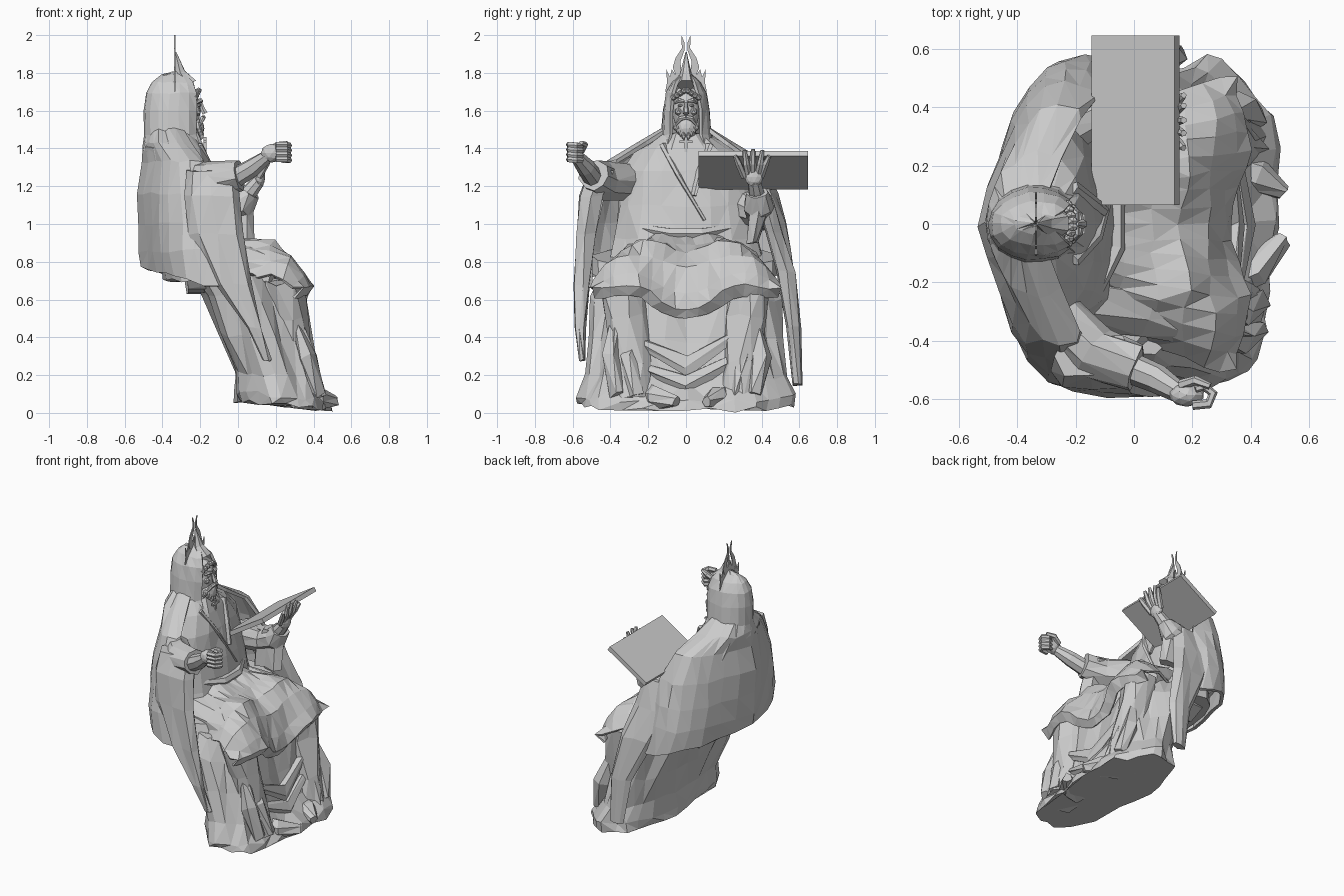
import bpy, bmesh, random
from math import sin, cos, pi, radians, exp
from mathutils import Vector, Matrix

random.seed(4)
cube = bpy.data.objects.get("Cube")
if cube:
    bpy.data.objects.remove(cube)

stone = bpy.data.materials.new("grey_stone")
stone.use_nodes = True
colour = (0.6, 0.6, 0.6, 1)
stone.diffuse_color = colour
stone.node_tree.nodes["Principled BSDF"].inputs["Base Color"].default_value = colour


def finish(name, bm, thick=0, rough=0):
    """Turn a bmesh into a flat-shaded stone object."""
    for v in bm.verts:
        v.co += Vector([random.uniform(-rough, rough) for _ in "xyz"])
    bmesh.ops.recalc_face_normals(bm, faces=bm.faces)
    mesh = bpy.data.meshes.new(name)
    bm.to_mesh(mesh)
    bm.free()
    mesh.materials.append(stone)
    ob = bpy.data.objects.new(name, mesh)
    bpy.context.collection.objects.link(ob)
    if thick:
        mod = ob.modifiers.new("cloth", "SOLIDIFY")
        mod.thickness, mod.offset = thick, 0
    return ob


def skin(name, rows, closed=True, thick=0, rough=0):
    """Bridge rows of points into a surface; closed rows get end caps."""
    bm = bmesh.new()
    grid = [[bm.verts.new(p) for p in row] for row in rows]
    n = len(grid[0])
    for a, b in zip(grid, grid[1:]):
        for i in range(n if closed else n - 1):
            j = (i + 1) % n
            bm.faces.new((a[i], a[j], b[j], b[i]))
    if closed:
        bm.faces.new(grid[0])
        bm.faces.new(grid[-1])
    if rough:
        bmesh.ops.triangulate(bm, faces=[f for f in bm.faces if len(f.verts) == 4])
    return finish(name, bm, thick, rough)


def stack(rows, n, sweep=pi, fold=0, waves=9, tilt=0):
    """Level elliptical rows (z, centre x, radius x, radius y) measured from the back."""
    out = []
    for k, (z, cx, rx, ry) in enumerate(rows):
        ring = []
        for i in range(n):
            t = -sweep + 2 * sweep * i / (n if sweep == pi else n - 1)
            g = 1 + fold * sin(waves * t + k * 0.5)
            x = cx - rx * g * cos(t)
            ring.append(Vector((x, ry * g * sin(t), z - tilt * (x - cx))))
        out.append(ring)
    return out


def tube(name, path, radii, sides=8, flat=1, rough=0):
    """Tapered limb along a path."""
    pts = [Vector(p) for p in path]
    rows = []
    for i, p in enumerate(pts):
        d = pts[min(i + 1, len(pts) - 1)] - pts[max(i - 1, 0)]
        q = d.to_track_quat("Z", "Y")
        rows.append([p + q @ Vector((radii[i] * cos(2 * pi * k / sides),
                                     radii[i] * flat * sin(2 * pi * k / sides), 0))
                     for k in range(sides)])
    return skin(name, rows, rough=rough)


def blob(name, at, size, detail=2, rough=0):
    bm = bmesh.new()
    bmesh.ops.create_icosphere(bm, subdivisions=detail, radius=1,
                               matrix=Matrix.Translation(at) @ Matrix.Diagonal((*size, 1)))
    return finish(name, bm, rough=rough)


def box(name, at, size, turn=0):
    bm = bmesh.new()
    bmesh.ops.create_cube(bm, size=1, matrix=Matrix.Translation(at)
                          @ Matrix.Rotation(turn, 4, "Y") @ Matrix.Diagonal((*size, 1)))
    return finish(name, bm)


# Lower robe with a flat, slanting underside
foot = [(.04, .25, .26, .56), (.09, .24, .25, .56), (.2, .2, .21, .53), (.4, .13, .23, .5),
        (.6, .07, .26, .48), (.74, 0, .27, .44)]
skirt = stack(foot, 28, fold=.035, waves=8, tilt=.1)
for row, (z, cx, rx, ry) in zip(skirt, foot):
    for p in row:                       # square off the back, hollow between the shins
        s = p.y / ry
        p.x = cx + (p.x - cx) * (1 + (.35 if p.x < cx else .15) * s * s)
        if p.x > cx and z < .1:
            p.x -= .05 * exp(-((s + .3) / .2) ** 2)
        elif p.x > cx and z < .7:
            p.x -= .07 * exp(-(s / .35) ** 2)
skin("lower_robe", skirt, rough=.015)

# Shins, feet and trailing hem folds
for side, label in ((-1, "right"), (1, "left")):
    tube(label + "_shin", [(.24, side * .34, .7), (.26, side * .32, .5), (.31, side * .29, .25),
                           (.35, side * .29, .06)], [.11, .11, .1, .11], 9, rough=.015)
    tube(label + "_foot", [(.3, side * .2, .09), (.42, side * .16, .08), (.51, side * .08 + .03, .06)],
         [.07, .06, .025], 7, rough=.008)
    for k in range(2):
        tube(label + "_skirt_fold", [(.3, side * (.36 - .12 * k), .52 - .1 * k),
                                     (.36, side * (.4 - .1 * k), .3), (.42, side * (.36 - .1 * k), .09)],
             [.02, .05, .04], 5, rough=.012)
for k in range(2):
    tube("swag_fold", [(.32, -.33, .42 - .14 * k), (.33 + .03 * k, 0, .24 - .1 * k),
                       (.32, .33, .46 - .14 * k)], [.02, .06, .02], 6, rough=.012)

# Lap cloth: waist, over the knees, then a hanging hem tucked under
lap = []
for x, z, w in [(-.17, 1, .24), (-.04, .94, .34), (.08, .93, .41), (.19, .93, .45),
                (.28, .86, .48), (.35, .75, .5), (.39, .68, .5), (.35, .62, .49)]:
    row = []
    reach = max(0, x + .1)
    for i in range(17):
        v = i / 8 - 1
        dip = exp(-(v / .36) ** 2) * reach
        edge = v ** 4
        pleat = .012 * sin(9 * abs(v) + 25 * x) * min(1, 4 * reach)
        row.append((x - .12 * dip - .1 * edge * reach + pleat, w * v,
                    z - .27 * dip - edge * max(0, z - .66) * .8 + pleat))
    lap.append(row)
skin("lap_cloth", lap, False, .015, .008)
for side in (-1, 1):
    tube("thigh", [(-.25, side * .22, .78), (.05, side * .27, .76), (.2, side * .32, .73)],
         [.15, .13, .11], 9, rough=.01)

# Torso, sash and crossed collar
skin("torso", stack([(.7, -.2, .2, .44), (.92, -.24, .18, .38), (1.1, -.26, .17, .36),
                     (1.28, -.3, .17, .35), (1.4, -.33, .16, .26), (1.48, -.34, .13, .12)], 18),
     rough=.01)
tube("sash", [(-.13, -.24, .98), (-.06, -.08, .95), (-.06, .08, .95), (-.13, .24, .98)],
     [.02, .03, .03, .02], 6)
tube("collar_right", [(-.21, -.12, 1.42), (-.13, -.04, 1.26), (-.09, .1, 1.02)], [.03, .025, .02], 6, .5)
tube("collar_left", [(-.21, .12, 1.42), (-.14, .07, 1.28), (-.1, .04, 1.15)], [.03, .025, .02], 6, .5)

# Cloak around the back, its hem lower toward the front
cape = stack([(1.5, -.35, .12, .11), (1.42, -.32, .17, .24), (1.33, -.28, .22, .4),
              (1.16, -.24, .28, .48), (1, -.22, .3, .52), (.86, -.21, .305, .55),
              (.72, -.16, .345, .57)], 17, radians(116))
for row in cape[2:]:
    for p in row:                       # shoulders slope away from the spine
        s = abs(p.y) / .55
        if p.x < -.2:
            p.x += .16 * s * (1 - s)
for p in cape[-1]:
    p.z = .67 - .3 * min(0, p.x + .15)
skin("cloak", cape, False, .022, .01)
skin("seat_underside", stack([(.69, 0, .17, .4), (.74, -.1, .3, .5), (.83, -.17, .31, .5)], 16,
                             tilt=.2), rough=.008)


# Hanging sleeves (z, back x, front x, y, half width)
def drape(name, rows):
    rings = []
    for z, a, b, y, h in rows:
        m, w = (a + b) / 2, (b - a) / 2
        rings.append([(m + w * cos(t * pi / 4), y + h * sin(t * pi / 4) * (1 + .4 * (t % 2)), z)
                      for t in range(8)])
    skin(name, rings, rough=.008)


drape("right_hanging_sleeve", [(1.28, -.28, 0, -.45, .07), (1.15, -.28, .01, -.5, .06),
                               (.95, -.26, .035, -.53, .05), (.68, -.12, .08, -.55, .04),
                               (.45, .05, .13, -.56, .025), (.28, .13, .18, -.55, .012)])
drape("left_hanging_sleeve", [(1.13, -.28, .02, .42, .04), (.95, -.24, .06, .47, .045),
                              (.75, -.12, .12, .53, .045), (.45, .02, .18, .57, .035),
                              (.15, .08, .17, .59, .02)])
drape("left_inner_drape", [(1.16, -.06, .08, .39, .05), (1.05, -.12, .08, .38, .05),
                           (.9, -.12, .08, .35, .03)])

# Arms
tube("right_sleeve", [(-.3, -.28, 1.22), (-.14, -.44, 1.23), (.01, -.49, 1.26)],
     [.09, .1, .085], 9, rough=.008)
tube("right_forearm", [(-.04, -.48, 1.23), (.08, -.53, 1.3), (.16, -.58, 1.36)], [.055, .05, .035])
tube("left_sleeve", [(-.28, .3, 1.1), (-.1, .4, 1.05), (.02, .39, 1.1), (.06, .38, 1.17)],
     [.1, .08, .08, .06], 9, rough=.008)
tube("left_forearm", [(0, .39, 1.1), (.07, .37, 1.18), (.11, .36, 1.23)], [.05, .042, .035])

# Clenched right hand
blob("right_palm", (.18, -.585, 1.375), (.06, .04, .05))
for k in range(4):
    z = 1.42 - .026 * k
    tube("right_finger", [(.2, -.62, z), (.255, -.615, z), (.27, -.58, z - .004),
                          (.24, -.555, z - .005), (.21, -.565, z)], [.016, .017, .017, .015, .012], 6)
tube("right_thumb", [(.16, -.55, 1.39), (.21, -.535, 1.42), (.26, -.555, 1.43)], [.018, .017, .012], 6)

# Open left hand beneath the tablet
blob("left_palm", (.115, .36, 1.25), (.03, .05, .055))
for y, top in ((.26, 1.36), (.31, 1.39), (.355, 1.395), (.405, 1.39), (.44, 1.36)):
    tube("left_finger", [(.11, .355 + (y - .355) * .5, 1.25), (.15, y * .8 + .07, 1.32),
                         (.17, y, top)], [.018, .018, .011], 6)

# Tablet sloping up away from the chest
box("tablet", (.005, .355, 1.285), (.335, .58, .03), radians(-32))

# Hood
skin("hood", stack([(1.39, -.33, .17, .15), (1.47, -.34, .15, .125), (1.6, -.34, .15, .115),
                    (1.69, -.335, .145, .1), (1.745, -.33, .12, .07), (1.78, -.33, .075, .033),
                    (1.8, -.325, .02, .008)], 15, radians(140)), False, .018, .004)
blob("hood_lining", (-.37, 0, 1.57), (.1, .09, .17))
tube("hood_point", [(-.26, 0, 1.735), (-.305, 0, 1.8), (-.33, 0, 1.91)], [.05, .03, .003], 6, rough=.002)

# Head, hair and beard
blob("head", (-.275, 0, 1.6), (.08, .074, .12))
tube("nose", [(-.197, 0, 1.645), (-.187, 0, 1.61), (-.175, 0, 1.585)], [.008, .013, .017], 6)
blob("chin_beard", (-.225, 0, 1.505), (.045, .06, .06), 2, .004)
for side in (-1, 1):
    tube("brow", [(-.195, side * .01, 1.648), (-.197, side * .035, 1.655), (-.22, side * .06, 1.64)],
         [.009, .012, .006], 6)
    blob("eye", (-.205, side * .03, 1.628), (.012, .015, .009), 1)
    blob("cheek", (-.213, side * .04, 1.595), (.02, .022, .022), 1)
    tube("moustache", [(-.182, 0, 1.565), (-.188, side * .03, 1.558), (-.205, side * .058, 1.52)],
         [.012, .014, .005], 6)
    for k in range(4):
        blob("beard_curl", (-.195 - .006 * k, side * (.012 + .015 * k), 1.47 + .016 * k),
             (.017, .014, .026), 1)
        blob("hair_curl", (-.21 - .006 * k, side * (.01 + .019 * k), 1.705 - .012 * k),
             (.02, .017, .018), 1)

# Neck pendant cross
box("pendant_upright", (-.175, 0, 1.41), (.014, .014, .1))
box("pendant_bar", (-.175, 0, 1.435), (.014, .07, .014))

# Flame crown: thin mirrored plates standing across the head
for side in (-1, 1):
    for flame in ([(0, 1.77), (.045, 1.76), (.07, 1.83), (.055, 1.88), (.022, 1.93), (.024, 2),
                   (.008, 1.96), (.008, 1.92), (.03, 1.86), (.025, 1.82), (.008, 1.87), (0, 1.84)],
                  [(.06, 1.72), (.11, 1.7), (.1, 1.75), (.105, 1.82), (.085, 1.78), (.075, 1.82),
                   (.05, 1.78)]):
        bm = bmesh.new()
        bm.faces.new([bm.verts.new((-.335, side * y, z)) for y, z in flame])
        finish("crown_flame", bm, .006)
